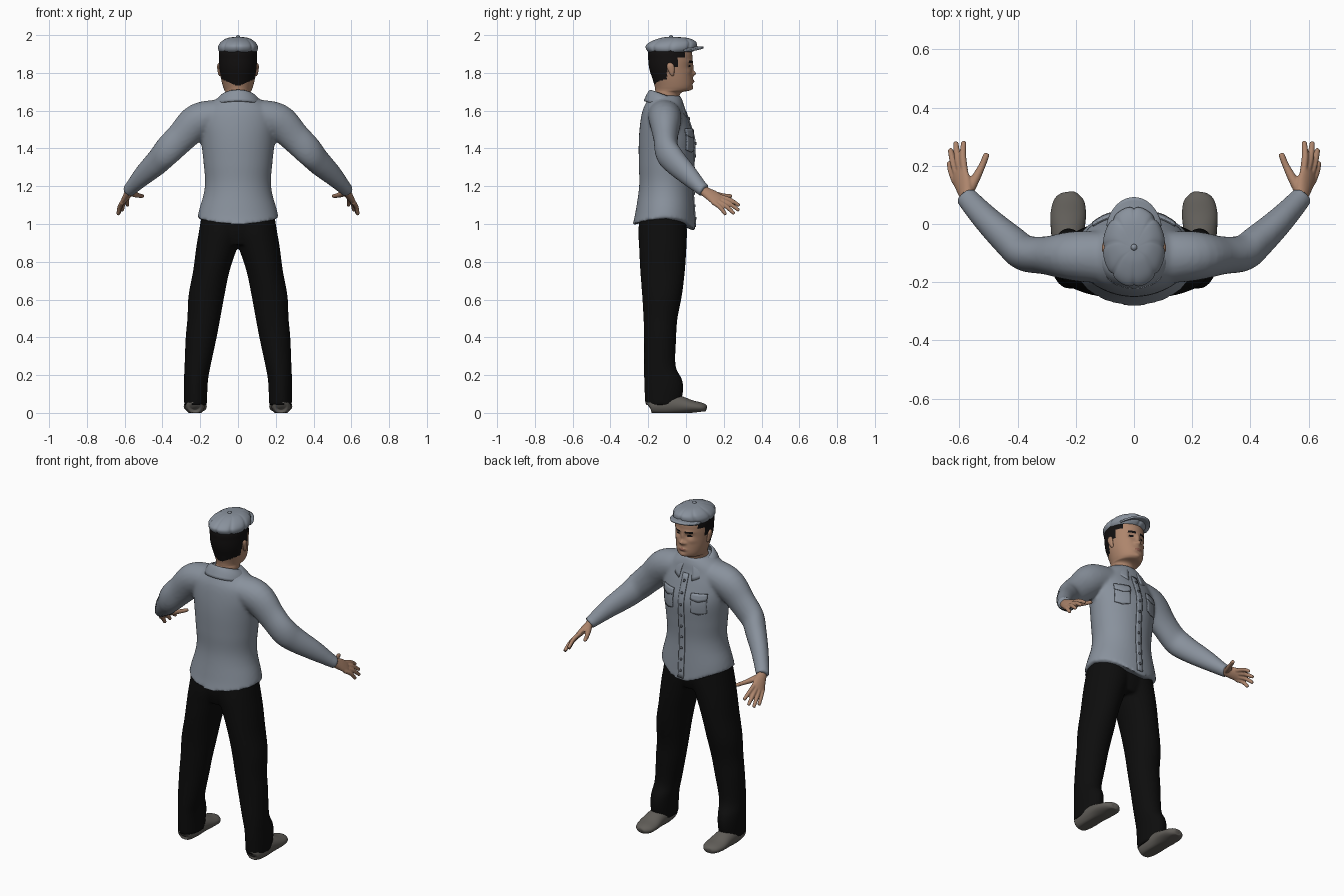
import bpy, bmesh, math
from mathutils import Vector
from mathutils.bvhtree import BVHTree

if "Cube" in bpy.data.objects:
    bpy.data.objects.remove(bpy.data.objects["Cube"])


def material(name, r, g, b):
    m = bpy.data.materials.new(name)
    m.diffuse_color = (r, g, b, 1)
    m.use_nodes = True
    m.node_tree.nodes["Principled BSDF"].inputs["Base Color"].default_value = m.diffuse_color
    return m


CLOTH = material("grey_blue_cloth", 0.25, 0.285, 0.335)
BUTTON = material("dark_button", 0.09, 0.10, 0.12)
BLACK = material("black_fabric", 0.004, 0.004, 0.004)
SKIN = material("skin", 0.42, 0.235, 0.15)
HAIR = material("black_hair", 0.006, 0.005, 0.005)
LIP = material("lip", 0.28, 0.12, 0.085)
SHOE = material("grey_leather", 0.12, 0.112, 0.10)


def smooth_keys(keys, steps):
    """Catmull-Rom interpolation of equal-length tuples."""
    out = []
    for i in range(len(keys) - 1):
        p0, p1, p2 = keys[max(i - 1, 0)], keys[i], keys[i + 1]
        p3 = keys[min(i + 2, len(keys) - 1)]
        for k in range(steps):
            t = k / steps
            out.append([0.5 * (2 * b + (c - a) * t + (2 * a - 5 * b + 4 * c - d) * t * t
                               + (3 * b - a - 3 * c + d) * t ** 3)
                        for a, b, c, d in zip(p0, p1, p2, p3)])
    return out + [list(keys[-1])]


def z_rings(keys, n=40, steps=5):
    """Level oval rings from (z, x_min, x_max, y_front, y_back)."""
    rings = []
    for z, x0, x1, yf, yb in smooth_keys(keys, steps):
        ring = []
        for i in range(n):
            a = 2 * math.pi * i / n
            ring.append(Vector(((x0 + x1) / 2 + (x1 - x0) / 2 * math.cos(a),
                                (yf + yb) / 2 + (yf - yb) / 2 * math.sin(a), z)))
        rings.append(ring)
    return rings


def tube_rings(keys, side=(0, 0, 1), n=20, steps=5):
    """Oval rings along a path from (x, y, z, radius_along_side, radius_across)."""
    pts = smooth_keys(keys, steps)
    rings = []
    for i, p in enumerate(pts):
        d = (Vector(pts[min(i + 1, len(pts) - 1)][:3]) - Vector(pts[max(i - 1, 0)][:3])).normalized()
        u = Vector(side)
        u = (u - d * u.dot(d)).normalized()
        v = d.cross(u)
        rings.append([Vector(p[:3]) + u * (p[3] * math.cos(2 * math.pi * k / n))
                      + v * (p[4] * math.sin(2 * math.pi * k / n)) for k in range(n)])
    return rings


def build(name, parts, mat, mirror=False, closed=True, caps=True):
    """Skin one or more ring lists into one object; mirror flips x."""
    bm = bmesh.new()
    for rings in parts:
        rows = [[bm.verts.new((-p.x if mirror else p.x, p.y, p.z)) for p in r] for r in rings]
        n = len(rows[0])
        for a, b in zip(rows, rows[1:]):
            for k in range(n if closed else n - 1):
                bm.faces.new((a[k], a[(k + 1) % n], b[(k + 1) % n], b[k]))
        if closed and caps:
            bm.faces.new(rows[0])
            bm.faces.new(rows[-1])
    bmesh.ops.recalc_face_normals(bm, faces=bm.faces)
    me = bpy.data.meshes.new(name)
    bm.to_mesh(me)
    bm.free()
    me.materials.append(mat)
    ob = bpy.data.objects.new(name, me)
    bpy.context.collection.objects.link(ob)
    me.shade_smooth()
    return ob


def fuse(ob, voxel, rounds):
    """Blend overlapping parts into one smooth skin."""
    m = ob.modifiers.new("fuse", 'REMESH')
    m.mode, m.voxel_size, m.use_smooth_shade = 'VOXEL', voxel, True
    s = ob.modifiers.new("soften", 'SMOOTH')
    s.factor, s.iterations = 0.5, rounds
    bpy.context.view_layer.update()
    me = bpy.data.meshes.new_from_object(ob.evaluated_get(bpy.context.evaluated_depsgraph_get()))
    ob.modifiers.clear()
    mat = ob.data.materials[0]
    ob.data = me
    me.materials.clear()
    me.materials.append(mat)
    me.shade_smooth()


def flip(rings):
    return [[Vector((-p.x, p.y, p.z)) for p in r] for r in rings]


def solid(ob, t, offset=0):
    m = ob.modifiers.new("thickness", 'SOLIDIFY')
    m.thickness, m.offset = t, offset


# Shirt: torso and sleeves blended together
torso = z_rings([(1.0, -.215, .215, .05, -.283), (1.06, -.205, .205, .045, -.268),
                 (1.2, -.175, .175, .035, -.248), (1.32, -.182, .182, .04, -.25),
                 (1.44, -.195, .195, .045, -.25), (1.53, -.2, .2, .02, -.243),
                 (1.6, -.185, .185, -.005, -.23), (1.645, -.14, .14, -.015, -.21),
                 (1.68, -.085, .085, -.03, -.19)], n=64)
for ring in torso:
    for p in ring:
        w = max(0, min(1, (1.15 - p.z) / .15))
        s = max(-1, min(1, (p.y + .116) / .166))
        p.z += w * (.03 - (.07 * s ** 4 if s > 0 else .035 * s * s))
sleeve = tube_rings([(.10, -.115, 1.58, .08, .09), (.21, -.11, 1.545, .094, .085),
                     (.30, -.108, 1.46, .082, .066), (.375, -.10, 1.385, .077, .062),
                     (.425, -.06, 1.33, .07, .058), (.50, .01, 1.26, .056, .048),
                     (.565, .08, 1.19, .037, .039), (.578, .098, 1.176, .036, .038)])
shirt = build("shirt", [torso, sleeve, flip(sleeve)], CLOTH)
fuse(shirt, .009, 7)
tree = BVHTree.FromPolygons([v.co for v in shirt.data.vertices],
                            [p.vertices[:] for p in shirt.data.polygons])


def chest(x, z, off):
    """Point just above the shirt front."""
    hit = tree.ray_cast(Vector((x, 1, z)), Vector((0, -1, 0)))[0]
    return Vector((x, (hit.y if hit else .03) + off, z))


# Button strip, buttons and chest pockets
strip = [[chest(x, .985 + i * .0255, .003) for x in (-.018, -.006, .006, .018)] for i in range(25)]
solid(build("button_strip", [strip], CLOTH, closed=False), .006)
for i in range(9):
    c = chest(0, 1.03 + i * .066, .006)
    build("shirt_button", [tube_rings([(c.x, c.y - .004, c.z, .008, .008),
                                       (c.x, c.y + .004, c.z, .007, .007)], n=10, steps=1)], BUTTON)
for s in (-1, 1):
    pocket = [[chest(s * (.06 + .08 * j / 8), 1.38 + .12 * i / 8 + (.012 * abs(j - 4) / 4 if i == 0 else 0), .004)
               for j in range(9)] for i in range(9)]
    solid(build("chest_pocket", [pocket], CLOTH, closed=False), .006)
    flap = [[chest(s * (.057 + .086 * j / 8), 1.505 - i * (.012 + .004 * (1 - abs(j - 4) / 4)), .009)
             for j in range(9)] for i in range(4)]
    solid(build("pocket_flap", [flap], CLOTH, closed=False), .006)

# Folded collar, open at the throat with two points
rows = []
for v in range(7):
    t, row = v / 6, []
    for k in range(49):
        a = math.radians(-163 + 326 * k / 48)
        f = (1 - math.cos(a)) / 2
        point = max(0, (abs(a) - 2.1) / .75)
        r = .078 + .045 * t + .008 * math.sin(math.pi * t)
        row.append(Vector((r * math.sin(a) * (1 + .15 * point * t),
                           -.105 - (.083 + .032 * t) * math.cos(a),
                           1.708 - .06 * f - (.058 + .03 * point) * t ** 1.4)))
    rows.append(row)
solid(build("collar", [rows], CLOTH, closed=False), .008)

# Trousers: two legs and a hip block blended together
leg = z_rings([(.04, .165, .285, -.03, -.215), (.12, .162, .287, -.015, -.22),
               (.18, .158, .286, -.022, -.222), (.25, .145, .283, -.055, -.222),
               (.40, .113, .277, -.052, -.222), (.50, .094, .268, -.045, -.225),
               (.62, .072, .262, -.022, -.232), (.75, .045, .238, -.006, -.242),
               (.87, .005, .222, .002, -.248), (.96, -.03, .207, .005, -.252),
               (1.06, -.05, .19, .0, -.245)])
hips = z_rings([(.89, -.14, .14, -.02, -.225), (.96, -.18, .18, .0, -.245), (1.06, -.19, .19, .005, -.25)])
trousers = build("trousers", [leg, flip(leg), hips], BLACK)
fuse(trousers, .009, 4)

# Shoes: rounded sections along y with a flat sole
shoe = tube_rings([(.228, -.198, .035, .02, .018), (.228, -.185, .04, .045, .042),
                   (.228, -.12, .045, .058, .052), (.228, -.04, .042, .05, .056),
                   (.226, .03, .033, .034, .061), (.222, .08, .028, .027, .052),
                   (.22, .104, .026, .018, .03), (.22, .11, .025, .006, .01)], n=28)
for ring in shoe:
    for p in ring:
        p.z = max(p.z, .0 + .12 * max(0, p.y - .03))
for m in (False, True):
    build("left_shoe" if m else "right_shoe", [shoe], SHOE, mirror=m)

# Hands: flat palm, four fingers and a thumb blended together
across = Vector((.5, -.7, -.5)).normalized()
parts = [tube_rings([(.562, .07, 1.195, .028, .026), (.575, .10, 1.172, .029, .022),
                     (.588, .14, 1.148, .038, .019), (.601, .172, 1.125, .04, .014),
                     (.604, .182, 1.118, .034, .009)], side=across)]
tips = [(.585, .278, 1.10), (.612, .276, 1.075), (.63, .252, 1.058), (.634, .208, 1.054)]
for i, tip in enumerate(tips):
    base = Vector((.597, .162, 1.13)) + across * (.0195 * (i - 1.5))
    mid = base.lerp(Vector(tip), .5) + Vector((.004, .003, .006))
    end = Vector(tip)
    last = end + (end - mid).normalized() * .006
    parts.append(tube_rings([(*base, .0125, .0125), (*mid, .0115, .0115),
                             (*end, .0095, .0095), (*last, .004, .004)], side=across, n=12))
parts.append(tube_rings([(.572, .105, 1.17, .018, .018), (.545, .155, 1.157, .016, .016),
                         (.522, .20, 1.15, .012, .012), (.507, .237, 1.148, .0105, .0105),
                         (.505, .243, 1.148, .005, .005)], side=across, n=12))
for m in (False, True):
    fuse(build("left_hand" if m else "right_hand", parts, SKIN, mirror=m), .0042, 2)

# Head and neck with modelled face
head = z_rings([(1.62, -.07, .07, -.035, -.17), (1.69, -.066, .066, -.03, -.163),
                (1.708, -.072, .072, .022, -.163), (1.73, -.08, .08, .036, -.166),
                (1.77, -.09, .09, .036, -.178), (1.82, -.098, .098, .032, -.194),
                (1.87, -.101, .101, .034, -.2), (1.92, -.098, .098, .026, -.198),
                (1.96, -.065, .065, -.02, -.15)], n=110, steps=9)
BUMPS = [(0, 1.797, .012, .013, .02), (0, 1.83, .009, .022, .008), (.017, 1.793, .009, .008, .007),
         (.037, 1.836, .017, .012, -.008), (.035, 1.862, .025, .008, .004), (0, 1.755, .022, .008, .008),
         (0, 1.739, .02, .006, -.003), (0, 1.717, .02, .012, .005), (.052, 1.808, .02, .015, .004)]
for ring in head:
    for p in ring:
        if p.y > -.06:
            p.y += sum(h * math.exp(-((abs(p.x) - x) / sx) ** 2 - ((p.z - z) / sz) ** 2)
                       for x, z, sx, sz, h in BUMPS)
ob = build("head", [head], SKIN)
for m in (HAIR, LIP):
    ob.data.materials.append(m)
for f in ob.data.polygons:
    x, y, z = abs(f.center.x), f.center.y, f.center.z
    hairline = -.10 if z < 1.83 else (-.045 if z < 1.88 else -.005)
    nape = 1.735 + .45 * max(0, x - .015)
    eye = ((x - .037) / .015) ** 2 + ((z - 1.836) / .0055) ** 2 < 1
    brow = abs(x - .038) < .021 and abs(z - 1.86 + .15 * abs(x - .036)) < .0045
    if (y < hairline and z > nape) or (y > -.03 and (eye or brow)):
        f.material_index = 1
    elif y > 0 and (x / .025) ** 2 + ((z - 1.755) / .008) ** 2 < 1:
        f.material_index = 2

# Hair mass at the back and ears
for m in (False, True):
    build("left_ear" if m else "right_ear",
          [tube_rings([(.092, -.07, 1.785, .004, .006), (.097, -.073, 1.795, .008, .011),
                       (.102, -.08, 1.825, .008, .019), (.102, -.084, 1.842, .007, .017),
                       (.096, -.084, 1.853, .004, .008)], side=(1, 0, 0), n=16)], SKIN, mirror=m)

# Flat cap: eight puffed panels, peak and top button
cap = z_rings([(1.91, -.099, .099, .035, -.2), (1.925, -.107, .107, .052, -.213),
               (1.945, -.105, .105, .06, -.214), (1.967, -.088, .088, .052, -.186),
               (1.985, -.055, .055, .01, -.135), (1.991, -.008, .008, -.07, -.09)], n=96)
for ring in cap:
    c = sum(ring, Vector()) / len(ring)
    for i, p in enumerate(ring):
        g = 1 - .06 * (1 - abs(math.sin(4 * (2 * math.pi * i / 96)))) ** 3
        p.x, p.y = c.x + (p.x - c.x) * g, c.y + (p.y - c.y) * g
build("cap_crown", [cap], CLOTH)
build("cap_button", [tube_rings([(0, -.08, 1.985, .011, .011), (0, -.08, 1.995, .01, .01),
                                 (0, -.08, 2.0, .004, .004)], side=(1, 0, 0), n=14)], CLOTH)
peak = []
for v in range(6):
    t, row = v / 5, []
    for k in range(25):
        a = math.radians(12 + 156 * k / 24)
        x = (.088 + .006 * t) * math.cos(a)
        row.append(Vector((x, -.03 + (.06 + .062 * t) * math.sin(a), 1.938 - 2.2 * x * x - .004 * t)))
    peak.append(row)
solid(build("cap_peak", [peak], CLOTH, closed=False), .01)
